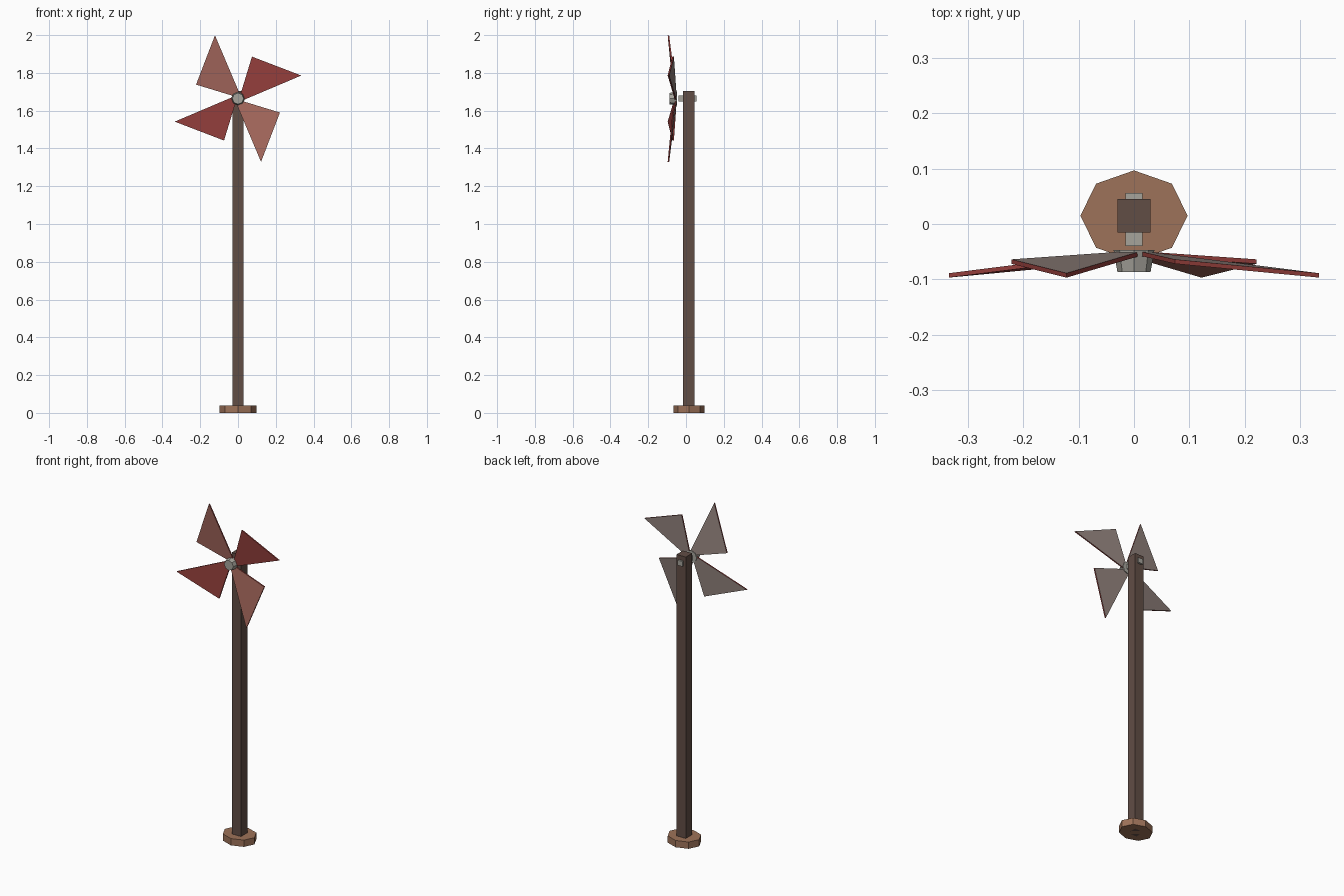
import bpy, bmesh, math
from mathutils import Vector

if "Cube" in bpy.data.objects:
    bpy.data.objects.remove(bpy.data.objects["Cube"])

HUB_Z = 1.664


def material(name, rgb):
    m = bpy.data.materials.new(name)
    m.diffuse_color = (*rgb, 1)
    m.use_nodes = True
    m.node_tree.nodes["Principled BSDF"].inputs["Base Color"].default_value = m.diffuse_color
    return m


POST = material("dark_wood", (0.12, 0.075, 0.06))
BASE = material("light_wood", (0.34, 0.17, 0.10))
METAL = material("metal", (0.38, 0.37, 0.33))
RED = material("red", (0.30, 0.05, 0.045))
PINK = material("faded_red", (0.38, 0.14, 0.11))
BACK = material("blade_back", (0.28, 0.22, 0.20))


def finish(name, bm, *mats):
    bmesh.ops.recalc_face_normals(bm, faces=bm.faces)
    me = bpy.data.meshes.new(name)
    bm.to_mesh(me)
    bm.free()
    for m in mats:
        me.materials.append(m)
    ob = bpy.data.objects.new(name, me)
    bpy.context.collection.objects.link(ob)
    return ob


def box(name, lo, hi, mat):
    lo, hi = Vector(lo), Vector(hi)
    bm = bmesh.new()
    bmesh.ops.create_cube(bm, size=1)
    bmesh.ops.scale(bm, vec=hi - lo, verts=bm.verts)
    bmesh.ops.translate(bm, vec=(lo + hi) / 2, verts=bm.verts)
    return finish(name, bm, mat)


def octagon(name, r1, r2, depth, loc, mat, scale=(1, 1, 1), tilt=0):
    bm = bmesh.new()
    bmesh.ops.create_cone(bm, cap_ends=True, segments=8,
                          radius1=r1, radius2=r2, depth=depth)
    ob = finish(name, bm, mat)
    ob.location, ob.scale = loc, scale
    ob.rotation_euler.x = tilt
    return ob


# Base, post and axle
octagon("base", 0.097, 0.097, 0.04, (0, 0.015, 0.02), BASE, (1, 0.845, 1))
box("post", (-0.03, -0.015, 0), (0.03, 0.045, 1.705), POST)
box("axle", (-0.015, -0.04, HUB_Z - 0.015), (0.015, 0.056, HUB_Z + 0.015), METAL)

# Tapered hub, narrow end towards the front
octagon("hub", 0.037, 0.03, 0.04, (0, -0.067, HUB_Z), METAL, tilt=math.pi / 2)

# Four bent-forward triangular blades: apex, outer corner, tip (front surface)
TRI = [(0.02, -0.055, 0.0), (-0.222, -0.072, 0.074), (-0.122, -0.097, 0.335)]
for i in range(4):
    bm = bmesh.new()
    pts = []
    for x, y, z in TRI:
        for _ in range(i):
            x, z = z, -x
        pts.append(Vector((x, y, z + HUB_Z)))
    front = [bm.verts.new(p) for p in pts]
    back = [bm.verts.new(p + Vector((0, 0.008, 0))) for p in pts]
    bm.faces.new(front)
    bm.faces.new(back).material_index = 1
    for a in range(3):
        b = (a + 1) % 3
        bm.faces.new((front[a], front[b], back[b], back[a])).material_index = 2
    finish(f"blade_{i + 1}", bm, RED if i % 2 else PINK, BACK, RED)
